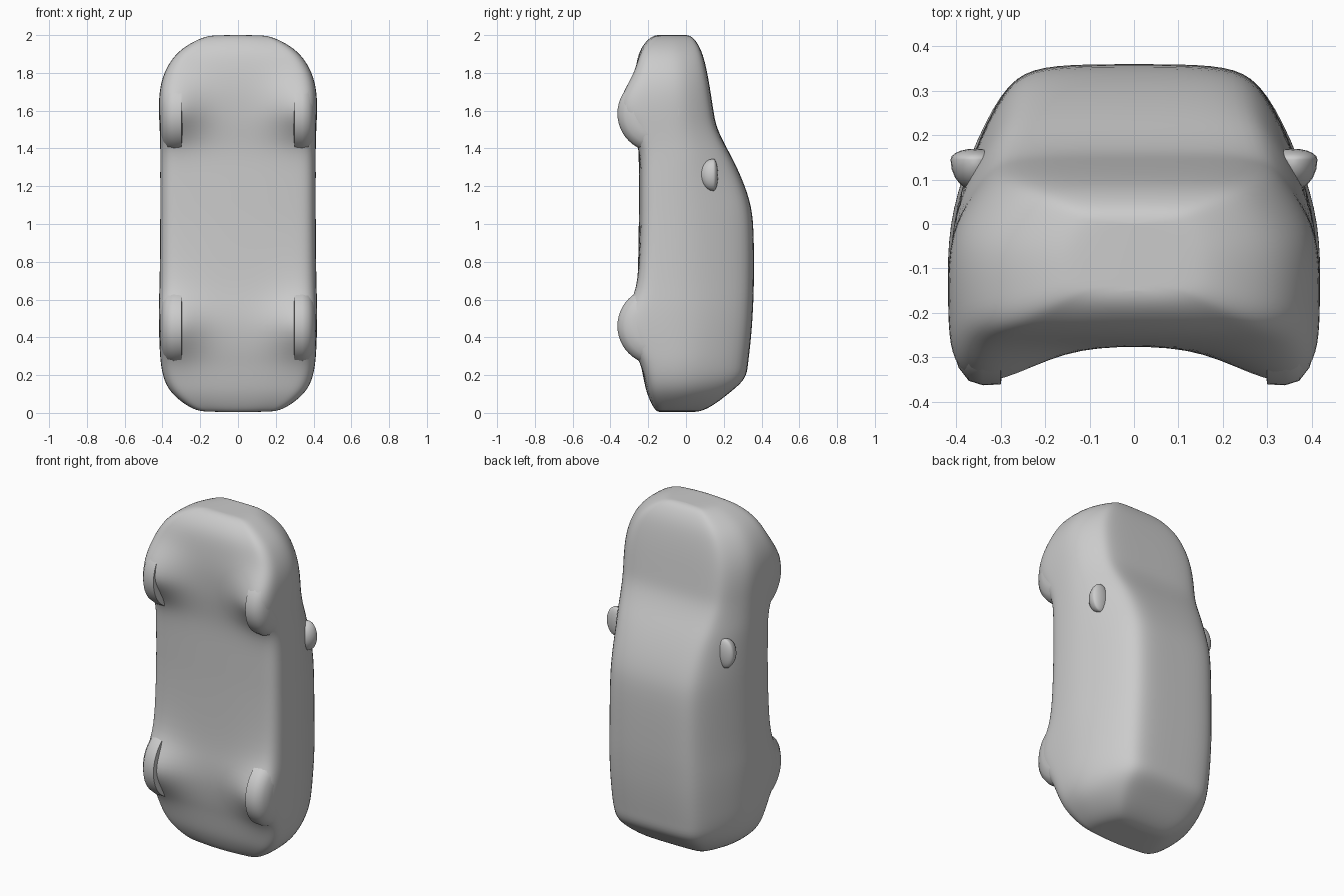
import bpy, bmesh, math
from mathutils import Matrix

cube = bpy.data.objects.get("Cube")
if cube:
    bpy.data.objects.remove(cube, do_unlink=True)

grey = bpy.data.materials.new("plain grey")
grey.use_nodes = True
grey.diffuse_color = (0.6, 0.6, 0.6, 1)
grey.node_tree.nodes["Principled BSDF"].inputs["Base Color"].default_value = (0.6, 0.6, 0.6, 1)

REAR_AXLE, FRONT_AXLE = 0.46, 1.585


def finish(bm, name, angle=180, subsurf=0):
    bmesh.ops.recalc_face_normals(bm, faces=bm.faces[:])
    mesh = bpy.data.meshes.new(name)
    bm.to_mesh(mesh)
    bm.free()
    mesh.materials.append(grey)
    ob = bpy.data.objects.new(name, mesh)
    bpy.context.collection.objects.link(ob)
    bpy.ops.object.select_all(action='DESELECT')
    ob.select_set(True)
    bpy.context.view_layer.objects.active = ob
    bpy.ops.object.shade_smooth_by_angle(angle=math.radians(angle))
    if subsurf:
        mod = ob.modifiers.new("smooth surface", 'SUBSURF')
        mod.levels = mod.render_levels = subsurf


def clamp(v, low, high):
    return max(low, min(high, v))


# Car body sections from tail (bottom) to nose (top): z, half width, floor y, roof y
stations = [
    (0.005, 0.15, -0.14, 0.04), (0.01, 0.22, -0.16, 0.09), (0.05, 0.29, -0.185, 0.16),
    (0.11, 0.36, -0.21, 0.235), (0.18, 0.395, -0.225, 0.32), (0.26, 0.41, -0.24, 0.328),
    (0.33, 0.415, -0.255, 0.337), (0.46, 0.42, -0.27, 0.35), (0.58, 0.42, -0.265, 0.356),
    (0.68, 0.415, -0.255, 0.36), (1.00, 0.412, -0.25, 0.36), (1.12, 0.412, -0.25, 0.34),
    (1.24, 0.412, -0.25, 0.297), (1.35, 0.412, -0.25, 0.245), (1.43, 0.412, -0.255, 0.20),
    (1.52, 0.416, -0.265, 0.158), (1.60, 0.42, -0.27, 0.145), (1.70, 0.418, -0.275, 0.13),
    (1.80, 0.395, -0.27, 0.113), (1.90, 0.335, -0.255, 0.09), (1.96, 0.25, -0.22, 0.06),
    (1.995, 0.17, -0.18, 0.03), (2.00, 0.11, -0.15, 0.00),
]


def half_section(z, w, yb, yt):
    # The floor swells over both axles; belt and roof width follow the roof height
    swell = sum(math.exp(-((z - c) / 0.13) ** 2) for c in (REAR_AXLE, FRONT_AXLE + 0.03))
    yw = yb + 0.01 - 0.115 * swell
    ym = clamp(0.4 * yt - 0.1, -0.07, 0)
    wt = w * (0.56 + clamp(0.7 * (0.3 - yt), 0, 0.1))
    d = yt - ym
    edge = 0.3 * (ym - yw)
    return [(0, yb), (0.38 * w, yb + 0.15 * (yw - yb)), (0.72 * w, yw),
            (0.90 * w, yw + 0.1 * edge), (0.985 * w, yw + 0.7 * edge),
            (w, yw + 1.6 * edge), (w, ym),
            (w + 0.25 * (wt - w), ym + 0.42 * d), (w + 0.65 * (wt - w), ym + 0.85 * d),
            (wt, yt - 0.02 * d), (0.5 * wt, yt), (0, yt)]


bm = bmesh.new()
rings = []
for station in stations:
    half = half_section(*station)
    loop = half + [(-x, y) for x, y in half[-2:0:-1]]
    rings.append([bm.verts.new((x, y, station[0])) for x, y in loop])
for a, b in zip(rings, rings[1:]):
    for i in range(len(a)):
        j = (i + 1) % len(a)
        bm.faces.new((a[i], a[j], b[j], b[i]))
# End caps as strips across the symmetric rings
for ring in (rings[0], rings[-1]):
    for i in range(len(ring) // 2):
        corners = dict.fromkeys((ring[i], ring[i + 1], ring[-i - 1], ring[-i]))
        bm.faces.new(list(corners))
finish(bm, "car_body", subsurf=2)

# Wheels: shallow rounded discs on the x axis, mostly sunk in the body
tyre = [(0.295, 0.17), (0.30, 0.203), (0.34, 0.205), (0.372, 0.195), (0.395, 0.165), (0.41, 0.12)]


def wheel(name, side, z):
    bm = bmesh.new()
    n = 48
    turns = [2 * math.pi * k / n for k in range(n)]
    loops = [[bm.verts.new((side * x, -0.158 + r * math.cos(t), z + r * math.sin(t)))
              for t in turns] for x, r in tyre]
    for a, b in zip(loops, loops[1:]):
        for k in range(n):
            bm.faces.new((a[k], a[(k + 1) % n], b[(k + 1) % n], b[k]))
    bm.faces.new(loops[0])
    bm.faces.new(loops[-1])
    finish(bm, name, 40)


# Door mirrors: small teardrops flattened on the roof side
def mirror(name, side):
    bm = bmesh.new()
    bmesh.ops.create_uvsphere(bm, u_segments=20, v_segments=12, radius=1,
                              matrix=Matrix.Diagonal((0.055, 0.07, 0.085, 1)))
    for v in bm.verts:
        if v.co.y > 0:
            v.co.y *= 0.35
    bmesh.ops.translate(bm, verts=bm.verts[:], vec=(side * 0.358, 0.145, 1.26))
    finish(bm, name, 60)


for side, label in ((1, "left"), (-1, "right")):
    wheel(label + "_front_wheel", side, FRONT_AXLE)
    wheel(label + "_rear_wheel", side, REAR_AXLE)
    mirror(label + "_mirror", side)
